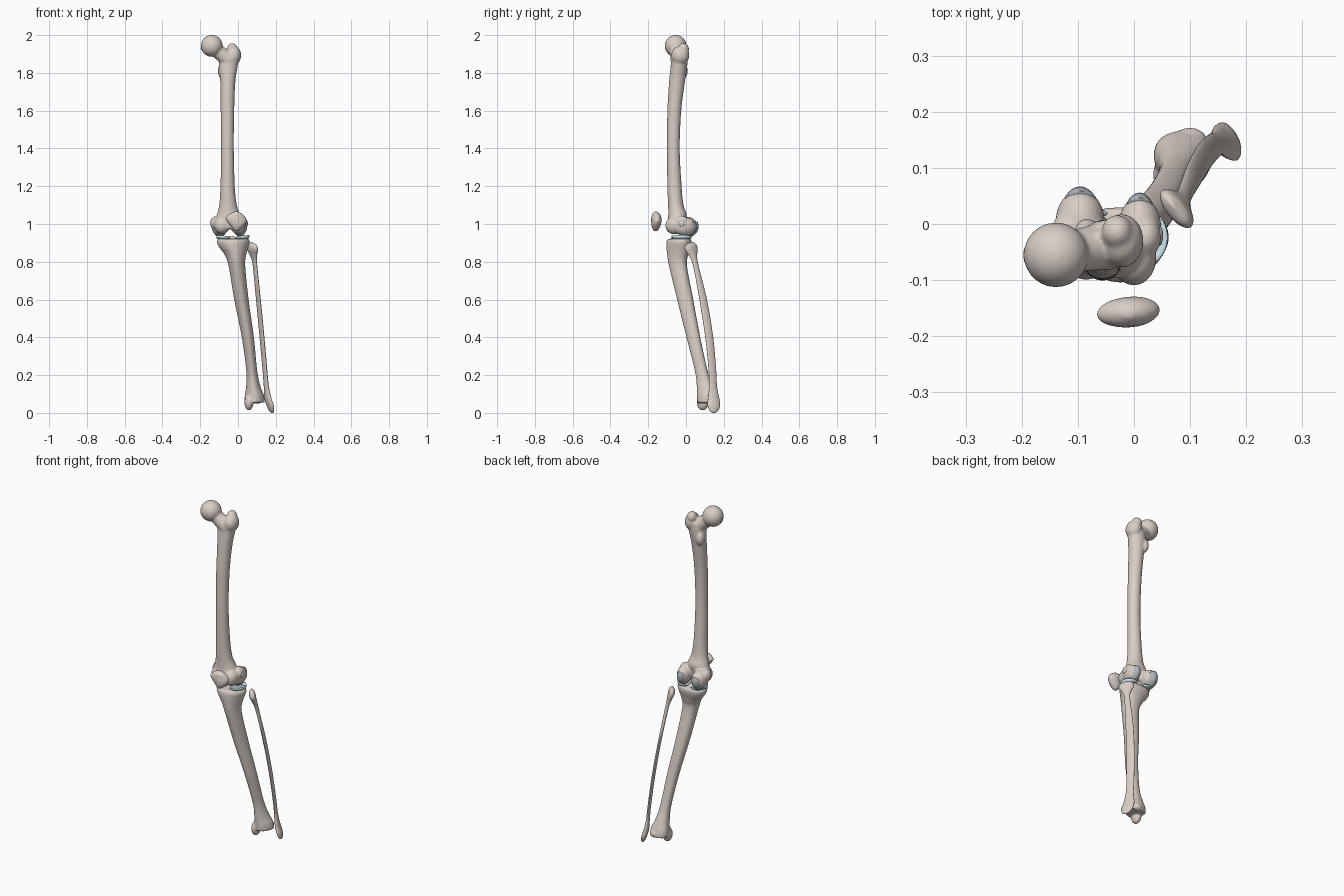
import bpy, bmesh
from math import sin, cos, pi, radians
from mathutils import Vector, Matrix


def material(name, rgb):
    m = bpy.data.materials.new(name)
    m.diffuse_color = (*rgb, 1)
    return m


BONE = material("bone", (0.70, 0.62, 0.57))
CARTILAGE = material("cartilage", (0.42, 0.46, 0.49))
PAD = material("meniscus_pad", (0.62, 0.80, 0.88))


def catmull(rows, steps):
    """Smoothly interpolate rows of ring parameters."""
    out = []
    for i in range(len(rows) - 1):
        p = [rows[max(0, min(len(rows) - 1, i + k))] for k in (-1, 0, 1, 2)]
        for s in range(steps):
            t = s / steps
            out.append([0.5 * (2 * b + (c - a) * t + (2 * a - 5 * b + 4 * c - d) * t * t
                               + (3 * b - a - 3 * c + d) * t ** 3)
                        for a, b, c, d in zip(*p)])
    return out + [list(rows[-1])]


def loft(bm, rows, steps=5, lobes=0.0, sides=28):
    """Rings are (z, x, y, rx, ry, turn in degrees); lobes adds a three-cornered section."""
    rings = []
    for z, x, y, rx, ry, turn in catmull(rows, steps):
        ring, a = [], radians(turn)
        for k in range(sides):
            t = 2 * pi * k / sides
            f = 1 + lobes * cos(3 * (t + pi / 2))
            u, v = max(rx, .001) * f * cos(t), max(ry, .001) * f * sin(t)
            ring.append(bm.verts.new((x + u * cos(a) - v * sin(a), y + u * sin(a) + v * cos(a), z)))
        rings.append(ring)
    for lo, hi in zip(rings, rings[1:]):
        for k in range(sides):
            j = (k + 1) % sides
            bm.faces.new((lo[k], lo[j], hi[j], hi[k]))
    bm.faces.new(rings[0][::-1])
    bm.faces.new(rings[-1])


def ball(bm, centre, radii, seg=32):
    m = Matrix.Translation(centre) @ Matrix.Diagonal((*radii, 1))
    return bmesh.ops.create_uvsphere(bm, u_segments=seg, v_segments=seg // 2, radius=1, matrix=m)


def rod(bm, a, b, r1, r2):
    a, b = Vector(a), Vector(b)
    m = Matrix.Translation((a + b) / 2) @ (b - a).to_track_quat('Z', 'Y').to_matrix().to_4x4()
    bmesh.ops.create_cone(bm, cap_ends=True, segments=28, radius1=r1, radius2=r2,
                          depth=(b - a).length, matrix=m)


def finish(bm, name, mat, fuse=0):
    bmesh.ops.recalc_face_normals(bm, faces=bm.faces)
    for f in bm.faces:
        f.smooth = True
    me = bpy.data.meshes.new(name)
    bm.to_mesh(me)
    bm.free()
    me.materials.append(mat)
    ob = bpy.data.objects.new(name, me)
    bpy.context.collection.objects.link(ob)
    if fuse:
        r = ob.modifiers.new("fuse", 'REMESH')
        r.mode, r.voxel_size, r.use_smooth_shade = 'VOXEL', fuse, True
        s = ob.modifiers.new("soften", 'SMOOTH')
        s.factor, s.iterations = 0.5, 8
    return ob


# Femur: bowed shaft, ball head, neck, trochanters and condyles fused together
MEDIAL = ((-0.096, 0.005, 0.987), (0.044, 0.056, 0.052))
LATERAL = ((0.010, -0.008, 0.987), (0.039, 0.058, 0.050))
bm = bmesh.new()
loft(bm, [(0.975, -0.048, -0.052, .070, .042, 0), (1.01, -0.048, -0.050, .076, .047, 0),
          (1.05, -0.050, -0.045, .062, .049, 0), (1.10, -0.053, -0.054, .047, .041, 0),
          (1.20, -0.055, -0.061, .038, .038, 0), (1.40, -0.056, -0.067, .034, .034, 0),
          (1.60, -0.056, -0.062, .036, .037, 0), (1.75, -0.054, -0.048, .040, .042, 0),
          (1.84, -0.051, -0.037, .050, .044, 0), (1.90, -0.040, -0.034, .048, .042, 0)])
rod(bm, (-0.135, -0.053, 1.937), (-0.045, -0.038, 1.865), .034, .044)
for c, r in [((-0.139, -0.055, 1.943), (.058, .058, .058)),      # head
             ((-0.022, -0.030, 1.893), (.039, .048, .050)),      # greater trochanter
             ((-0.030, -0.014, 1.925), (.028, .030, .033)),
             ((-0.084, -0.016, 1.810), (.023, .026, .040)),      # lesser trochanter
             MEDIAL, LATERAL,
             ((-0.118, -0.015, 1.005), (.030, .036, .036)),      # epicondyles
             ((0.022, -0.022, 1.008), (.027, .036, .036)),
             ((0.000, -0.060, 0.992), (.040, .050, .047)),       # front ridges
             ((-0.085, -0.055, 0.992), (.042, .045, .046))]:
    ball(bm, c, r)
finish(bm, "femur", BONE, 0.005)

# Tibia: plateau, three-cornered shaft, flared ankle end
bm = bmesh.new()
loft(bm, [(0.922, -0.025, -0.033, .080, .060, 0), (0.905, -0.025, -0.033, .087, .067, 0),
          (0.875, -0.022, -0.036, .076, .064, 0), (0.84, -0.014, -0.040, .058, .057, 0),
          (0.78, -0.006, -0.040, .044, .048, 0), (0.60, 0.018, -0.002, .038, .043, 0),
          (0.40, 0.052, 0.041, .032, .037, 0), (0.22, 0.073, 0.083, .029, .034, 0),
          (0.14, 0.081, 0.102, .038, .043, 0), (0.09, 0.087, 0.113, .051, .052, 0),
          (0.055, 0.089, 0.116, .053, .054, 0)], lobes=0.06)
for c, r in [((-0.012, -0.078, 0.840), (.024, .022, .045)),      # tuberosity
             ((-0.045, -0.022, 0.922), (.012, .020, .016)),      # eminences
             ((-0.025, -0.022, 0.922), (.012, .020, .015)),
             ((0.058, 0.088, 0.055), (.024, .032, .042)),        # inner ankle
             ((0.100, 0.150, 0.070), (.030, .022, .022))]:
    ball(bm, c, r)
finish(bm, "tibia", BONE, 0.005)

# Fibula: slim flattened shaft with a knob at each end
bm = bmesh.new()
loft(bm, [(0.000, 0.181, 0.147, .002, .004, 22), (0.010, 0.178, 0.147, .010, .022, 22),
          (0.040, 0.170, 0.147, .015, .036, 22), (0.080, 0.158, 0.146, .014, .032, 24),
          (0.140, 0.150, 0.143, .010, .023, 26), (0.220, 0.143, 0.140, .009, .022, 26),
          (0.400, 0.127, 0.123, .009, .023, 26), (0.600, 0.108, 0.091, .009, .022, 26),
          (0.780, 0.090, 0.052, .010, .016, 32), (0.830, 0.083, 0.038, .014, .024, 36),
          (0.865, 0.077, 0.028, .018, .041, 38), (0.890, 0.073, 0.028, .015, .034, 38),
          (0.904, 0.068, 0.034, .003, .006, 38)])
finish(bm, "fibula", BONE)

# Patella: rounded shield tapering downward, floating in front of the knee
bm = bmesh.new()
loft(bm, [(0.962, -0.006, -0.160, .002, .002, 0), (0.968, -0.006, -0.160, .014, .013, 0),
          (0.988, -0.005, -0.159, .034, .023, 0), (1.012, -0.006, -0.157, .051, .027, 5),
          (1.032, -0.012, -0.157, .054, .026, 5), (1.050, -0.011, -0.158, .037, .022, 3),
          (1.063, -0.010, -0.159, .015, .010, 0), (1.066, -0.010, -0.159, .002, .002, 0)])
finish(bm, "patella", BONE)

# Cartilage caps on the rear and underside of both condyles
for name, (c, r), grow in (("medial_cartilage", MEDIAL, .006), ("lateral_cartilage", LATERAL, .006)):
    bm = bmesh.new()
    ball(bm, c, (r[0] - .006, r[1] + grow, r[2] + grow))
    cut = bmesh.ops.bisect_plane(bm, geom=bm.verts[:] + bm.edges[:] + bm.faces[:],
                                 plane_co=Vector(c) + Vector((0, .018, -.012)),
                                 plane_no=(0, -0.75, 0.66), clear_outer=True)
    bmesh.ops.contextual_create(bm, geom=[e for e in cut["geom_cut"]
                                          if isinstance(e, bmesh.types.BMEdge)])
    ob = finish(bm, name, CARTILAGE)
    ob.data.polygons[-1].use_smooth = False

# Thin cartilage plates on the plateau
bm = bmesh.new()
for x in (-0.075, 0.018):
    ball(bm, (x, -0.025, 0.924), (.036, .048, .007))
finish(bm, "plateau_cartilage", CARTILAGE)


# Menisci: wedge-section crescents opening toward the middle of the joint
def meniscus(name, cx, cy, rx, ry, side):
    bm, rings, n = bmesh.new(), [], 28
    for i in range(n + 1):
        t = radians(-125 + 250 * i / n)
        h = 0.3 + 0.7 * sin(pi * i / n) ** 0.5
        prof = [(1, -.004), (1.03, .006 * h), (1, .013 * h), (1 - .3 * h, .001), (1 - .3 * h, -.004)]
        rings.append([bm.verts.new((cx + side * rx * f * cos(t), cy + ry * f * sin(t), 0.928 + z))
                      for f, z in prof])
    for a, b in zip(rings, rings[1:]):
        for k in range(5):
            bm.faces.new((a[k], a[(k + 1) % 5], b[(k + 1) % 5], b[k]))
    bm.faces.new(rings[0])
    bm.faces.new(rings[-1])
    finish(bm, name, PAD)


meniscus("lateral_meniscus", 0.016, -0.024, .043, .050, 1)
meniscus("medial_meniscus", -0.072, -0.024, .042, .052, -1)

# Small ligament pits: on the femoral head and the outer condyle
bm = bmesh.new()
ball(bm, (-0.194, -0.055, 1.936), (.003, .014, .014), 20)
finish(bm, "head_pit", CARTILAGE)
bm = bmesh.new()
ball(bm, (0.046, -0.021, 1.002), (.006, .017, .017), 20)
finish(bm, "ligament_pit", BONE)
